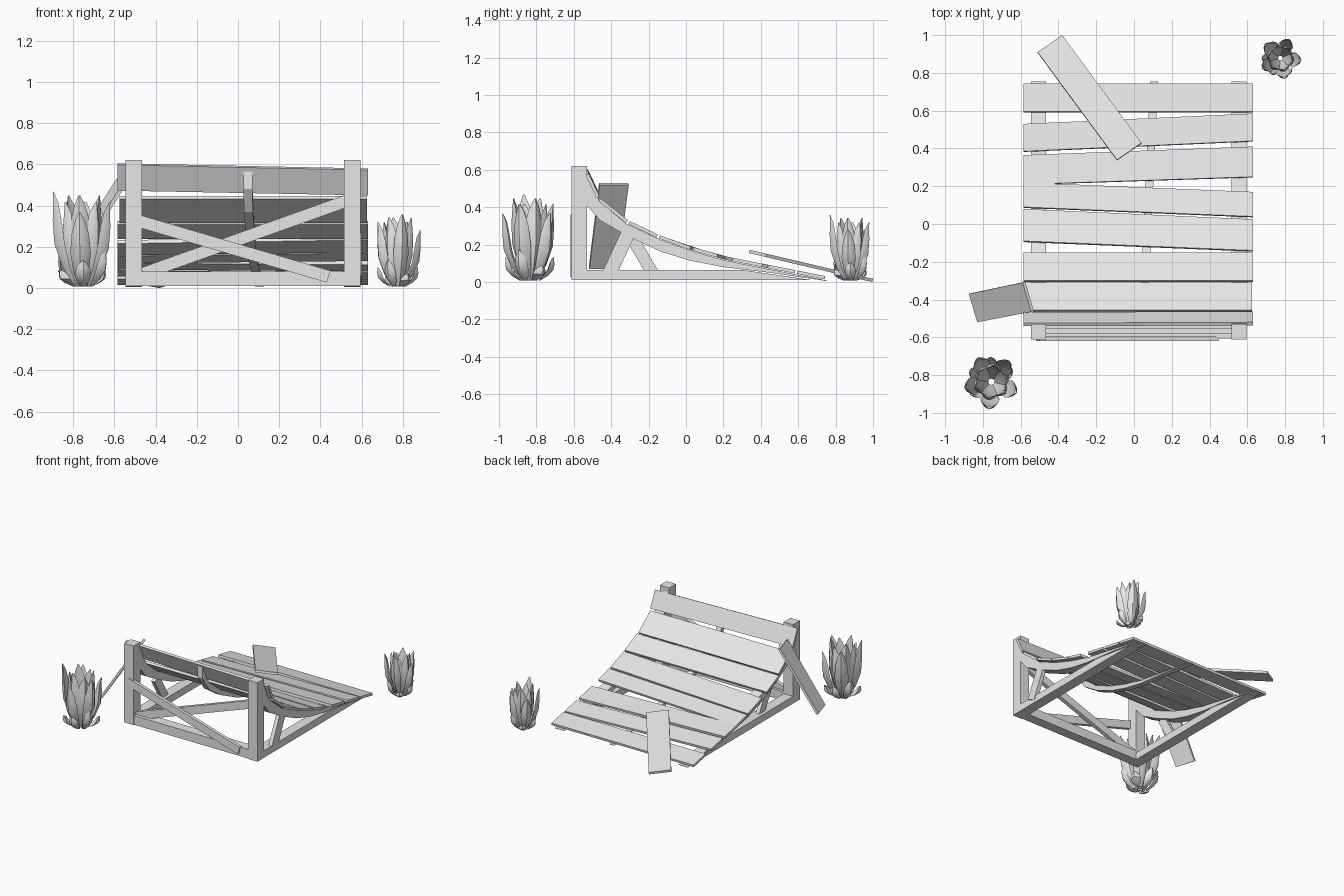
import bpy, bmesh, math
from mathutils import Vector, Matrix

cube = bpy.data.objects.get("Cube")
if cube:
    bpy.data.objects.remove(cube, do_unlink=True)

grey = bpy.data.materials.new("plain_grey")
grey.use_nodes = True
COLOUR = (0.8, 0.8, 0.8, 1)
grey.diffuse_color = COLOUR
grey.node_tree.nodes["Principled BSDF"].inputs["Base Color"].default_value = COLOUR


def finish(name, bm):
    bmesh.ops.recalc_face_normals(bm, faces=bm.faces[:])
    mesh = bpy.data.meshes.new(name)
    bm.to_mesh(mesh)
    bm.free()
    mesh.materials.append(grey)
    obj = bpy.data.objects.new(name, mesh)
    bpy.context.collection.objects.link(obj)
    return obj


def prism(name, outline, shift):
    """Extrude a closed outline by a vector."""
    bm = bmesh.new()
    shift = Vector(shift)
    a = [bm.verts.new(p) for p in outline]
    b = [bm.verts.new(Vector(p) + shift) for p in outline]
    bm.faces.new(a)
    bm.faces.new(b)
    for i in range(len(a)):
        j = (i + 1) % len(a)
        bm.faces.new((a[i], a[j], b[j], b[i]))
    return finish(name, bm)


def plate(name, corners, thick=0.018):
    """Board whose upper face has the given corners."""
    c = [Vector(p) for p in corners]
    n = (c[2] - c[0]).cross(c[3] - c[1]).normalized()
    if n.z > 0:
        n = -n
    return prism(name, c, n * thick)


def box(name, x0, x1, y0, y1, z0, z1):
    return prism(name, [(x0, y0, z0), (x1, y0, z0), (x1, y1, z0), (x0, y1, z0)],
                 (0, 0, z1 - z0))


def brace(name, a, b, width, thick, axis):
    """Straight bar from a to b, its thickness running along axis."""
    a, b, axis = Vector(a), Vector(b), Vector(axis)
    w = (b - a).cross(axis).normalized() * width / 2
    t = axis * thick
    return prism(name, [p - t / 2 for p in (a - w, b - w, b + w, a + w)], t)


# Ramp curve: y, upper height, stringer underside
CURVE = [(-0.53, 0.605, 0.41), (-0.46, 0.45, 0.33), (-0.32, 0.335, 0.25),
         (-0.14, 0.25, 0.165), (0.02, 0.192, 0.115), (0.2, 0.14, 0.08),
         (0.45, 0.09, 0.05), (0.755, 0.03, 0.005)]


def height(y):
    for (y0, z0, _), (y1, z1, _) in zip(CURVE, CURVE[1:]):
        if y <= y1:
            break
    return z0 + (z1 - z0) * (y - y0) / (y1 - y0)


# Square frame: posts, rails and front beam
for side, x in (("right", -0.545), ("left", 0.515)):
    box(side + "_post", x, x + 0.08, -0.612, -0.53, 0.01, 0.62)
    rail = [(-0.53, 0.01), (0.68, 0.01), (0.3, 0.065), (-0.53, 0.065)]
    prism(side + "_bottom_rail", [(x, y, z) for y, z in rail], (0.08, 0, 0))
box("front_beam", -0.465, 0.515, -0.606, -0.53, 0.01, 0.08)


# Curved stringers under the slats
def stringer(name, x, width, drift=0.0, depth=1.0):
    top = [(y, z - 0.022) for y, z, _ in CURVE]
    low = [(y, z - 0.022 - (z - 0.022 - u) * depth) for y, z, u in reversed(CURVE)]
    return prism(name, [(x + drift * y, y, z) for y, z in top + low], (width, 0, 0))


stringer("right_stringer", -0.545, 0.08)
stringer("left_stringer", 0.515, 0.08)
stringer("middle_stringer", 0.05, 0.043, 0.045, 0.6)

# Slats: front and back edge on the right end, then on the left end
SLATS = [(0.595, 0.745, 0.595, 0.745), (0.385, 0.53, 0.44, 0.585),
         (0.21, 0.365, 0.25, 0.41), (0.09, 0.22, 0.04, 0.17),
         (-0.09, 0.08, -0.14, 0.025), (-0.3, -0.15, -0.3, -0.15),
         (-0.455, -0.31, -0.455, -0.31)]
for i, (r0, r1, l0, l1) in enumerate(SLATS):
    x0, x1 = (-0.585, 0.63) if i < 6 else (-0.575, 0.625)
    plate(f"slat_{i + 1}", [(x0, r0, height(r0)), (x1, l0, height(l0)),
                            (x1, l1, height(l1)), (x0, r1, height(r1))])
plate("top_slat", [(-0.585, -0.525, 0.605), (0.63, -0.52, 0.58),
                   (0.63, -0.462, 0.457), (-0.585, -0.467, 0.48)])

# Crossed front braces and side braces
brace("front_brace_outer", (-0.51, -0.606, 0.333), (0.44, -0.606, 0.055), 0.06, 0.025, (0, 1, 0))
brace("front_brace_inner", (-0.46, -0.565, 0.07), (0.54, -0.565, 0.427), 0.06, 0.03, (0, 1, 0))
brace("left_brace", (0.585, -0.41, 0.045), (0.585, -0.315, 0.25), 0.075, 0.03, (1, 0, 0))
brace("right_brace", (-0.505, -0.18, 0.05), (-0.505, -0.29, 0.24), 0.065, 0.03, (1, 0, 0))

# Loose boards: one lying on the ramp, one leaning on the side
LOOSE = [(-0.38, 1.0), (-0.51, 0.91), (-0.09, 0.34), (0.04, 0.43)]
plate("loose_board", [(x, y, 0.175 - 0.235 * (y - 0.33)) for x, y in LOOSE])
plate("leaning_board", [(-0.875, -0.37, 0.08), (-0.83, -0.52, 0.08),
                        (-0.545, -0.465, 0.53), (-0.59, -0.31, 0.53)])


# Plants: pointed, folded leaves in three rings
def add_leaf(bm, angle, length, reach, half_width, base):
    # distance along, outward share, width share
    spine = [(0.0, 0.1, 0.3), (0.2, 0.5, 0.75), (0.45, 0.8, 1.0),
             (0.7, 0.9, 0.85), (0.88, 0.95, 0.5), (1.0, 1.05, 0.08)]
    turn = Matrix.Rotation(angle, 4, 'Z')
    rings = []
    for t, out, w in spine:
        r, hw = base + reach * out, half_width * w
        section = [(r - hw * 0.35, -hw), (r + hw * 0.2, -hw * 0.55), (r + hw * 0.45, 0),
                   (r + hw * 0.2, hw * 0.55), (r - hw * 0.35, hw), (r - hw * 0.05, 0)]
        rings.append([bm.verts.new(turn @ Vector((x, y, t * length))) for x, y in section])
    for a, b in zip(rings, rings[1:]):
        for i in range(6):
            j = (i + 1) % 6
            bm.faces.new((a[i], a[j], b[j], b[i]))
    bm.faces.new(rings[0])
    bm.faces.new(rings[-1])


def plant(name, x, y, scale, turn):
    bm = bmesh.new()
    for i in range(6):
        add_leaf(bm, i * math.tau / 6, 0.44 - 0.03 * (i % 2), 0.075, 0.058, 0.01)
    for i in range(5):
        add_leaf(bm, (i + 0.4) * math.tau / 5, 0.36 + 0.05 * (i % 3), 0.115, 0.05, 0.025)
    for i in range(6):
        add_leaf(bm, (i + 0.2) * math.tau / 6, 0.08 + 0.045 * (i % 3), 0.085, 0.04, 0.04)
    obj = finish(name, bm)
    obj.matrix_world = (Matrix.Translation((x, y, 0.008)) @ Matrix.Rotation(turn, 4, 'Z')
                        @ Matrix.Scale(scale, 4))
    bpy.ops.object.select_all(action='DESELECT')
    obj.select_set(True)
    bpy.context.view_layer.objects.active = obj
    bpy.ops.object.shade_smooth_by_angle(angle=math.radians(35))


plant("front_plant", -0.755, -0.835, 1.0, 0.35)
plant("back_plant", 0.775, 0.878, 0.76, 1.9)
